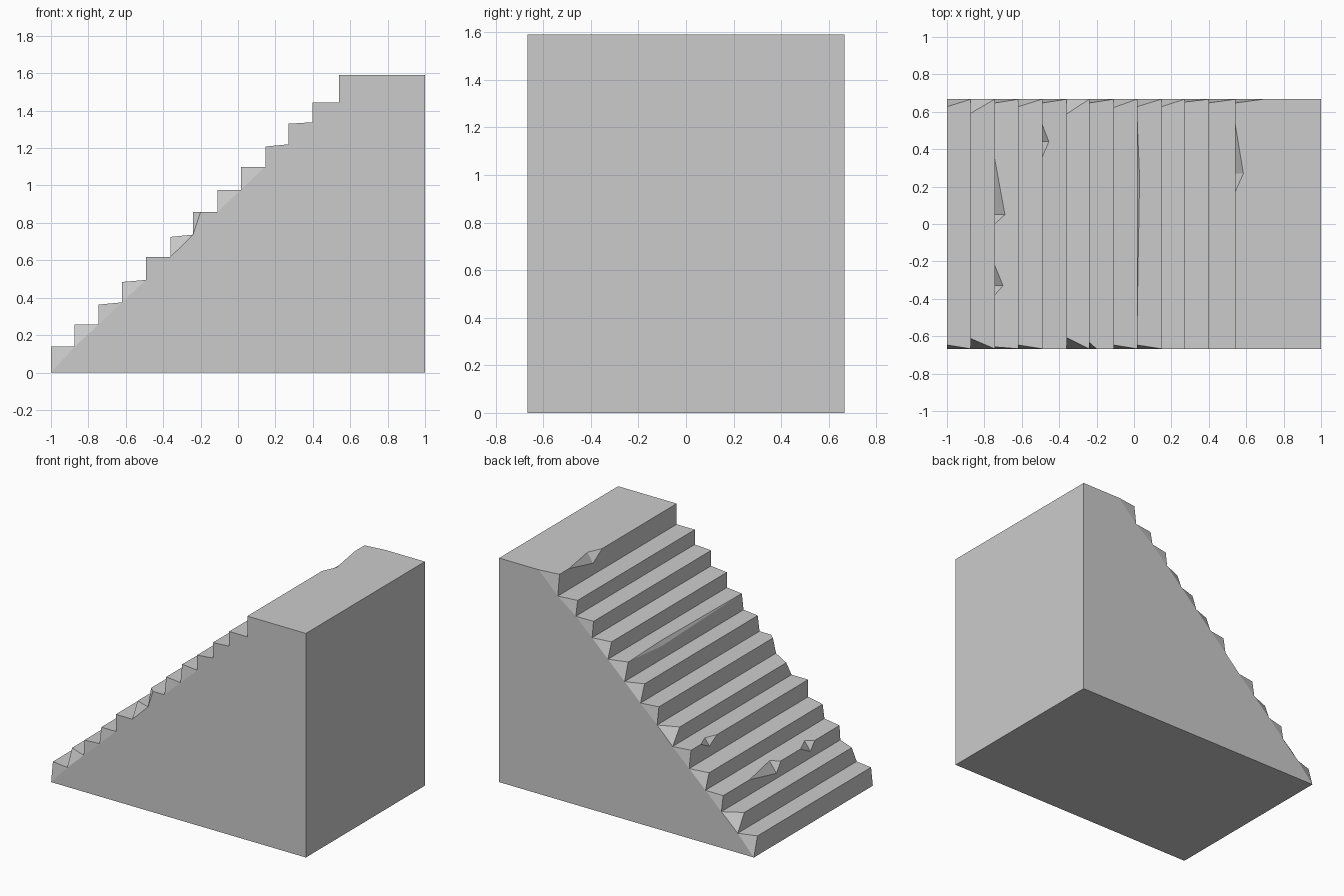
import bpy
import bmesh

if "Cube" in bpy.data.objects:
    bpy.data.objects.remove(bpy.data.objects["Cube"], do_unlink=True)

HALF = 0.667   # half width of the flight
END = 1.0      # tall end of the block

# Each step: riser x, tread z, front and back corner wear, nose sag
STEPS = [
    (-1.00, 0.138, 0.02, 0.04, 0),
    (-0.873, 0.257, 0.055, 0.075, 0),
    (-0.745, 0.375, 0.01, 0.02, 0.012),
    (-0.62, 0.495, 0.02, 0.04, 0.011),
    (-0.492, 0.617, 0, 0.02, 0),
    (-0.362, 0.737, 0.06, 0.08, 0.012),
    (-0.24, 0.858, 0.035, 0.02, 0),
    (-0.11, 0.977, 0.02, 0.045, 0),
    (0.015, 1.10, 0.02, 0.04, 0),
    (0.146, 1.22, 0, 0.04, 0.012),
    (0.27, 1.338, 0, 0.015, 0.008),
    (0.398, 1.443, 0, 0.02, 0),
    (0.54, 1.59, 0, 0.02, 0),
]
# Corner wear that stops short of the next riser: (step, side) -> reach
REACH = {(6, -1): 0.04, (12, 1): 0.15, (12, -1): 0.15}
# Chips along a nose: step -> (back y, deepest y, front y, depth, drop)
CHIPS = {
    2: [(0.35, 0.05, 0.0, 0.055, 0.07), (-0.22, -0.33, -0.38, 0.045, 0.06)],
    4: [(0.535, 0.44, 0.355, 0.037, 0.05)],
    8: [(0.60, 0.25, -0.63, 0.015, 0.03)],
    12: [(0.54, 0.27, 0.17, 0.045, 0.065)],
}

bm = bmesh.new()
cache = {}


def vert(x, y, z):
    key = (round(x, 4), round(y, 4), round(z, 4))
    if key not in cache:
        cache[key] = bm.verts.new(key)
    return cache[key]


def face(*verts):
    """Make a face, dropping repeated corners."""
    unique = list(dict.fromkeys(verts))
    if len(unique) > 2:
        bm.faces.new(unique)


side_outline = {-1: [], 1: []}
floor_z = 0.0
for i, (x, z, front_wear, back_wear, sag) in enumerate(STEPS):
    next_x = STEPS[i + 1][0] if i + 1 < len(STEPS) else END
    run = next_x - x
    nose_z = z - sag
    low, inner, reach, nose = {}, {}, {}, {}

    # Worn corner at each end of the step
    for side, wear in ((-1, front_wear), (1, back_wear)):
        y = side * HALF
        low[side] = vert(x, y, floor_z)
        inner[side] = vert(next_x, y, z)
        reach[side] = vert(x + REACH.get((i, side), run), y, z)
        nose[side] = vert(x, side * (HALF - wear), nose_z)
        side_outline[side] += [low[side], reach[side], inner[side]]
        face(low[side], nose[side], reach[side])

    # Chips bitten out of the nose
    tread_edge, riser_edge = [nose[1]], [nose[1]]
    for y_back, y_deep, y_front, depth, drop in CHIPS.get(i, []):
        a, b = vert(x, y_back, nose_z), vert(x, y_front, nose_z)
        deep = vert(x + depth, y_deep, nose_z + sag * depth / run)
        bite = vert(x, y_deep, nose_z - drop)
        tread_edge += [a, deep, b]
        riser_edge += [a, bite, b]
        face(a, bite, deep)
        face(deep, bite, b)
    tread_edge.append(nose[-1])
    riser_edge.append(nose[-1])

    # Tread and riser
    face(*tread_edge, reach[-1], inner[-1], inner[1], reach[1])
    face(*riser_edge, low[-1], low[1])
    floor_z = z

# Solid side walls, tall end and underside
foot = {s: vert(END, s * HALF, 0) for s in (-1, 1)}
for s in (-1, 1):
    face(*side_outline[s], foot[s])
face(foot[-1], foot[1], side_outline[1][-1], side_outline[-1][-1])
face(foot[-1], foot[1], side_outline[1][0], side_outline[-1][0])

bmesh.ops.recalc_face_normals(bm, faces=bm.faces)
mesh = bpy.data.meshes.new("stone_stairs")
bm.to_mesh(mesh)
bm.free()

stone = bpy.data.materials.new("stone_grey")
stone.use_nodes = True
grey = (0.6, 0.6, 0.6, 1)
stone.diffuse_color = grey
stone.node_tree.nodes["Principled BSDF"].inputs["Base Color"].default_value = grey
mesh.materials.append(stone)

stairs = bpy.data.objects.new("stone_stairs", mesh)
bpy.context.collection.objects.link(stairs)
